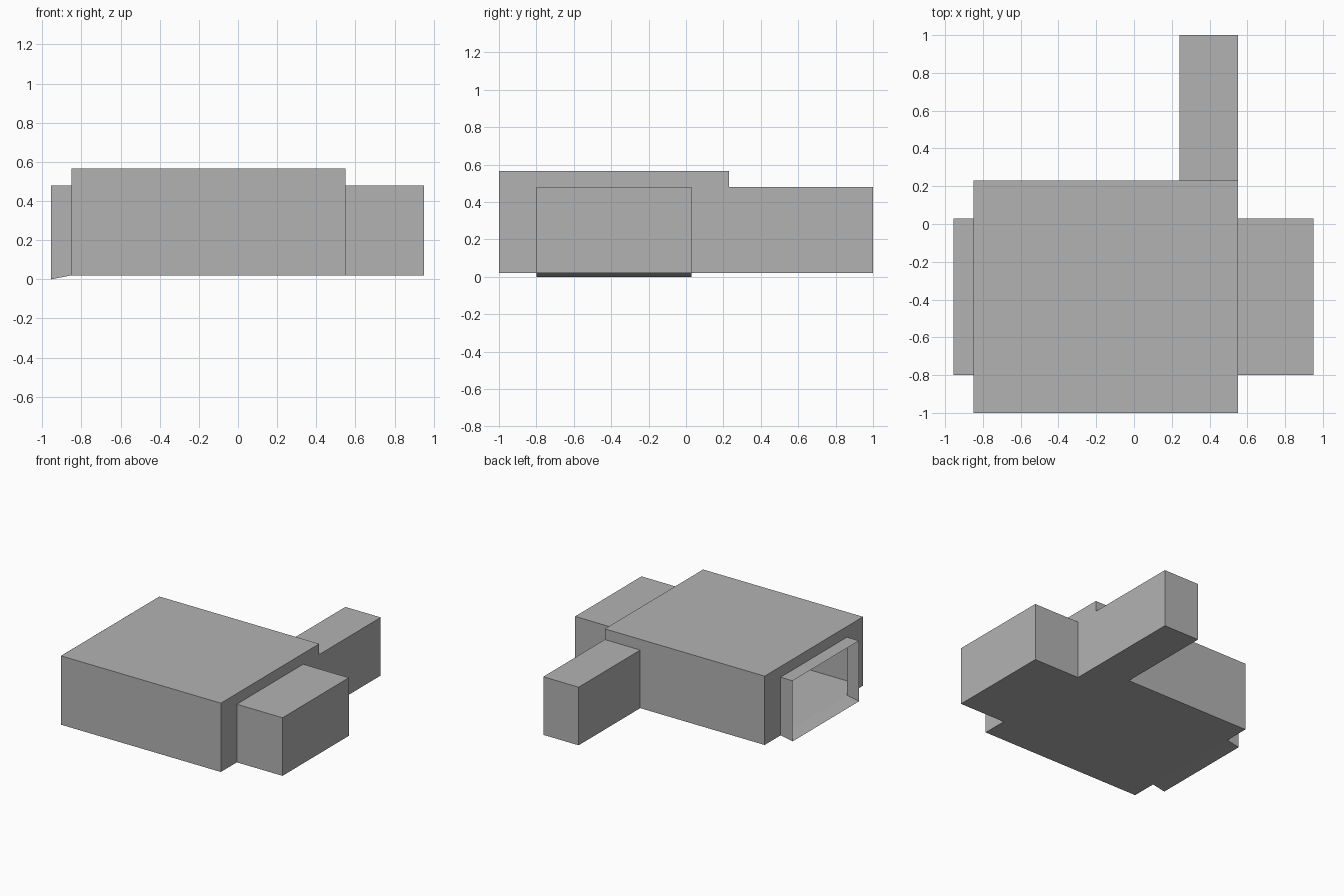
import bpy, bmesh

if "Cube" in bpy.data.objects:
    bpy.data.objects.remove(bpy.data.objects["Cube"])

grey = bpy.data.materials.new("plain grey")
grey.diffuse_color = (0.45, 0.45, 0.45, 1)
grey.use_nodes = True
grey.node_tree.nodes["Principled BSDF"].inputs["Base Color"].default_value = grey.diffuse_color

# Shared levels and outlines of the hollow shell
Z0, ZW, ZT = 0.02, 0.48, 0.565      # floor, wing roof, main roof
X0, X1, Y0, Y1 = -0.85, 0.55, -1.0, 0.23
WY0, WY1 = -0.8, 0.03               # side openings
BX0 = 0.24                          # back opening, runs to the right corner


def shell(name, quads):
    """Thin open shell made from flat four-cornered panels."""
    bm = bmesh.new()
    for quad in quads:
        bm.faces.new([bm.verts.new(p) for p in quad])
    bmesh.ops.remove_doubles(bm, verts=bm.verts, dist=1e-5)
    bmesh.ops.recalc_face_normals(bm, faces=bm.faces)
    mesh = bpy.data.meshes.new(name)
    bm.to_mesh(mesh)
    bm.free()
    mesh.materials.append(grey)
    obj = bpy.data.objects.new(name, mesh)
    bpy.context.collection.objects.link(obj)
    return obj


def flat(x0, x1, y0, y1, z):
    return [(x0, y0, z), (x1, y0, z), (x1, y1, z), (x0, y1, z)]


def wall(ax, ay, bx, by, z0, z1):
    return [(ax, ay, z0), (bx, by, z0), (bx, by, z1), (ax, ay, z1)]


def side_wall(x):
    """Side wall with a doorway-like opening into the wing."""
    return [wall(x, Y0, x, WY0, Z0, ZW), wall(x, WY1, x, Y1, Z0, ZW),
            wall(x, Y0, x, WY0, ZW, ZT), wall(x, WY0, x, WY1, ZW, ZT),
            wall(x, WY1, x, Y1, ZW, ZT)]


# Main hall: floor, roof, front wall, pierced side and back walls
shell("main_hall", [
    flat(X0, X1, Y0, Y1, Z0), flat(X0, X1, Y0, Y1, ZT),
    wall(X0, Y0, X1, Y0, Z0, ZT),
    wall(X0, Y1, BX0, Y1, Z0, ZW), wall(X0, Y1, BX0, Y1, ZW, ZT),
    wall(BX0, Y1, X1, Y1, ZW, ZT),
] + side_wall(X0) + side_wall(X1))

# Right wing, open only towards the hall
XR = 0.95
shell("right_wing", [
    flat(X1, XR, WY0, WY1, Z0), flat(X1, XR, WY0, WY1, ZW),
    wall(X1, WY0, XR, WY0, Z0, ZW), wall(X1, WY1, XR, WY1, Z0, ZW),
    wall(XR, WY0, XR, WY1, Z0, ZW)])

# Back wing, open only towards the hall
YB = 1.0
shell("back_wing", [
    flat(BX0, X1, Y1, YB, Z0), flat(BX0, X1, Y1, YB, ZW),
    wall(BX0, Y1, BX0, YB, Z0, ZW), wall(X1, Y1, X1, YB, Z0, ZW),
    wall(BX0, YB, X1, YB, Z0, ZW)])

# Left entrance: open frame with a ramp sloping down to the ground
XL = -0.955
shell("left_entrance", [
    flat(XL, X0, WY0, WY1, ZW),
    [(XL, WY0, 0), (X0, WY0, Z0), (X0, WY1, Z0), (XL, WY1, 0)]] + [
    [(XL, y, 0), (X0, y, Z0), (X0, y, ZW), (XL, y, ZW)] for y in (WY0, WY1)])
